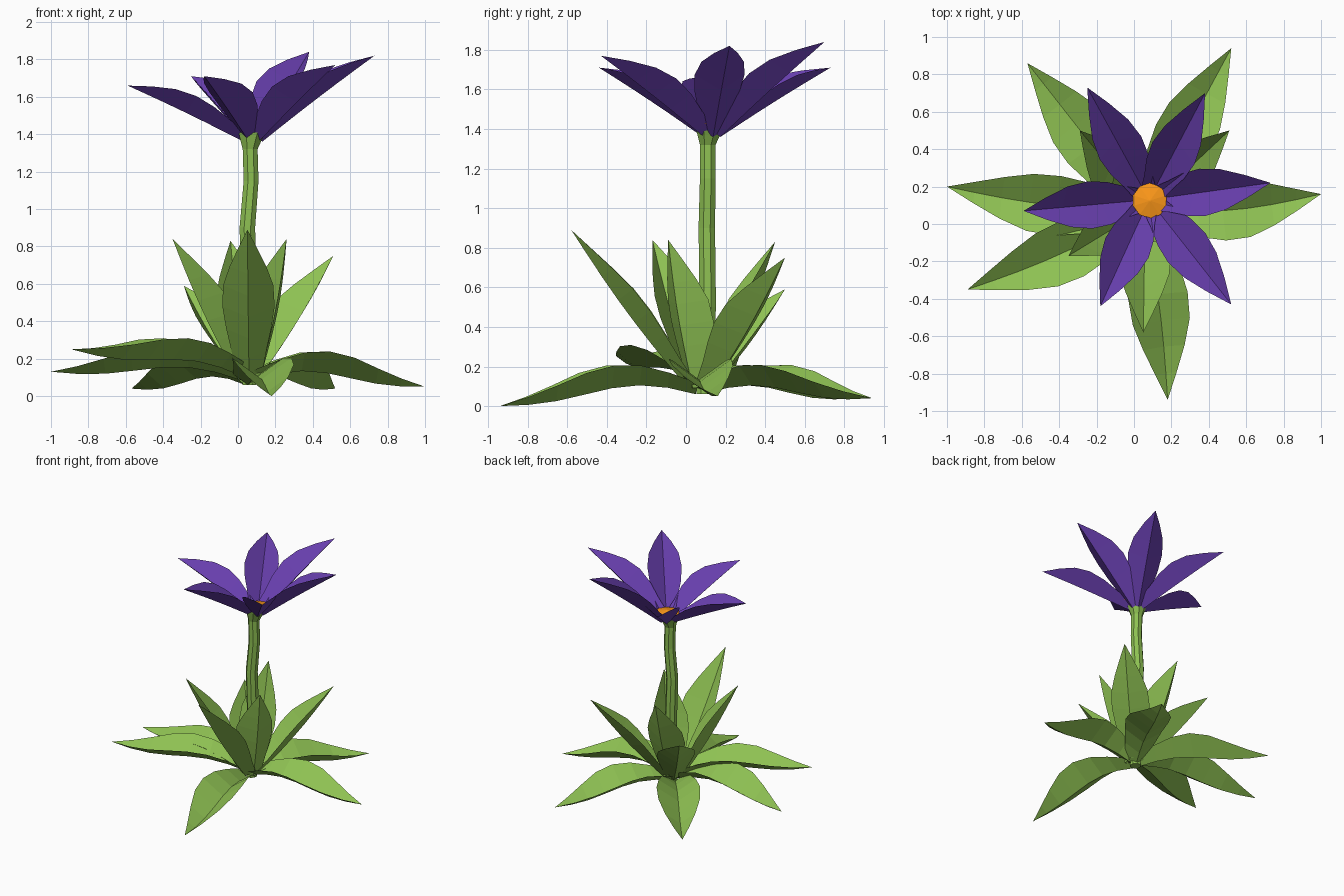
import bpy, math
from mathutils import Vector

if "Cube" in bpy.data.objects:
    bpy.data.objects.remove(bpy.data.objects["Cube"])


def material(name, rgb):
    m = bpy.data.materials.new(name)
    m.diffuse_color = (*rgb, 1)
    m.use_nodes = True
    m.node_tree.nodes["Principled BSDF"].inputs["Base Color"].default_value = m.diffuse_color
    return m


GREEN = material("leaf_green", (0.27, 0.53, 0.085))
PURPLE = material("petal_purple", (0.14, 0.05, 0.43))
ORANGE = material("centre_orange", (1.0, 0.32, 0.01))


def make(name, verts, faces, mat):
    me = bpy.data.meshes.new(name)
    me.from_pydata(verts, [], faces)
    me.materials.append(mat)
    ob = bpy.data.objects.new(name, me)
    bpy.context.collection.objects.link(ob)
    return ob


def blade(name, centre, start, tip, half, depth, arch, droop, bow, profile, mat):
    """Folded blade: low midrib, two raised edges, pointed tip."""
    c, tip = Vector(centre), Vector(tip)
    out = Vector((tip.x - c.x, tip.y - c.y, 0)).normalized()
    base = c + out * start
    side = Vector((-out.y, out.x, 0))
    normal = (tip - base).normalized().cross(side).normalized()
    n = len(profile)
    verts, faces = [], []
    for i, k in enumerate(profile):
        t = i / n
        s = math.sin(math.pi * t)
        bend = arch * s + droop * math.sin(2 * math.pi * t)
        p = base.lerp(tip, t) + normal * bend + side * bow * s
        up = normal * depth * k
        verts += [p + side * half * k + up, p, p - side * half * k + up]
    verts.append(tip)
    for i in range(n - 1):
        a, b = 3 * i, 3 * i + 3
        faces += [(a, a + 1, b + 1, b), (a + 1, a + 2, b + 2, b + 1)]
    a, e = 3 * (n - 1), 3 * n
    faces += [(a, a + 1, e), (a + 1, a + 2, e)]
    return make(name, verts, faces, mat)


def loft(name, rings, sides, mat):
    """Tube through rings given as (x, y, z, radius)."""
    verts, faces = [], []
    for x, y, z, r in rings:
        for j in range(sides):
            a = 2 * math.pi * (j + 0.5) / sides
            verts.append((x + r * math.cos(a), y + r * math.sin(a), z))
    for i in range(len(rings) - 1):
        for j in range(sides):
            a, b = i * sides + j, i * sides + (j + 1) % sides
            faces.append((a, b, b + sides, a + sides))
    faces.append(tuple(reversed(range(sides))))
    top = (len(rings) - 1) * sides
    faces.append(tuple(range(top, top + sides)))
    return make(name, verts, faces, mat)


LEAF = (0.50, 0.66, 0.86, 1.0, 0.96, 0.70, 0.36)
PETAL = (0.48, 0.66, 0.90, 1.0, 0.86, 0.48)

# Spreading lower leaves: tip, base height, arch, sideways bow
lower = [((-0.57, 0.86, 0.04), 0.06, 0.03, 0), ((0.52, 0.94, 0.04), 0.06, 0.03, 0),
         ((1.00, 0.16, 0.05), 0.08, 0.045, -0.04), ((0.18, -0.94, 0.0), 0.06, 0.045, 0.02),
         ((-0.89, -0.35, 0.25), 0.10, 0.02, 0.03), ((-1.00, 0.20, 0.13), 0.08, 0.04, 0.03)]
for i, (tip, z, arch, bow) in enumerate(lower):
    blade(f"lower_leaf_{i + 1}", (0.05, 0.07, z), 0.02, tip, 0.16, 0.115, arch, 0.028, bow, LEAF, GREEN)

# Upright inner leaves
upper = [(0.05, -0.58, 0.89), (-0.35, -0.17, 0.84), (-0.29, 0.50, 0.59),
         (-0.04, 0.45, 0.83), (0.51, 0.50, 0.75), (0.26, -0.09, 0.84)]
for i, tip in enumerate(upper):
    blade(f"upper_leaf_{i + 1}", (0.06, 0.08, 0.09), 0.07, tip, 0.14, 0.10, -0.02, 0, 0, LEAF, GREEN)

# Stem with flared top
loft("stem", [(0.06, 0.09, 0.06, 0.04), (0.06, 0.11, 0.5, 0.045), (0.05, 0.105, 0.9, 0.045),
              (0.07, 0.11, 1.15, 0.043), (0.065, 0.11, 1.32, 0.043),
              (0.07, 0.115, 1.37, 0.062), (0.075, 0.12, 1.41, 0.078)], 8, GREEN)

# Petals
petals = [(-0.25, 0.73, 1.71), (0.38, 0.70, 1.84), (0.73, 0.22, 1.82),
          (0.52, -0.43, 1.77), (-0.18, -0.44, 1.71), (-0.59, 0.07, 1.66)]
for i, tip in enumerate(petals):
    blade(f"petal_{i + 1}", (0.08, 0.13, 1.36), 0.05, tip, 0.127, 0.10, 0.005, 0, 0, PETAL, PURPLE)

# Flower centre
loft("flower_centre", [(0.085, 0.125, 1.405, 0.05), (0.085, 0.125, 1.43, 0.094),
                       (0.085, 0.125, 1.45, 0.004)], 10, ORANGE)
